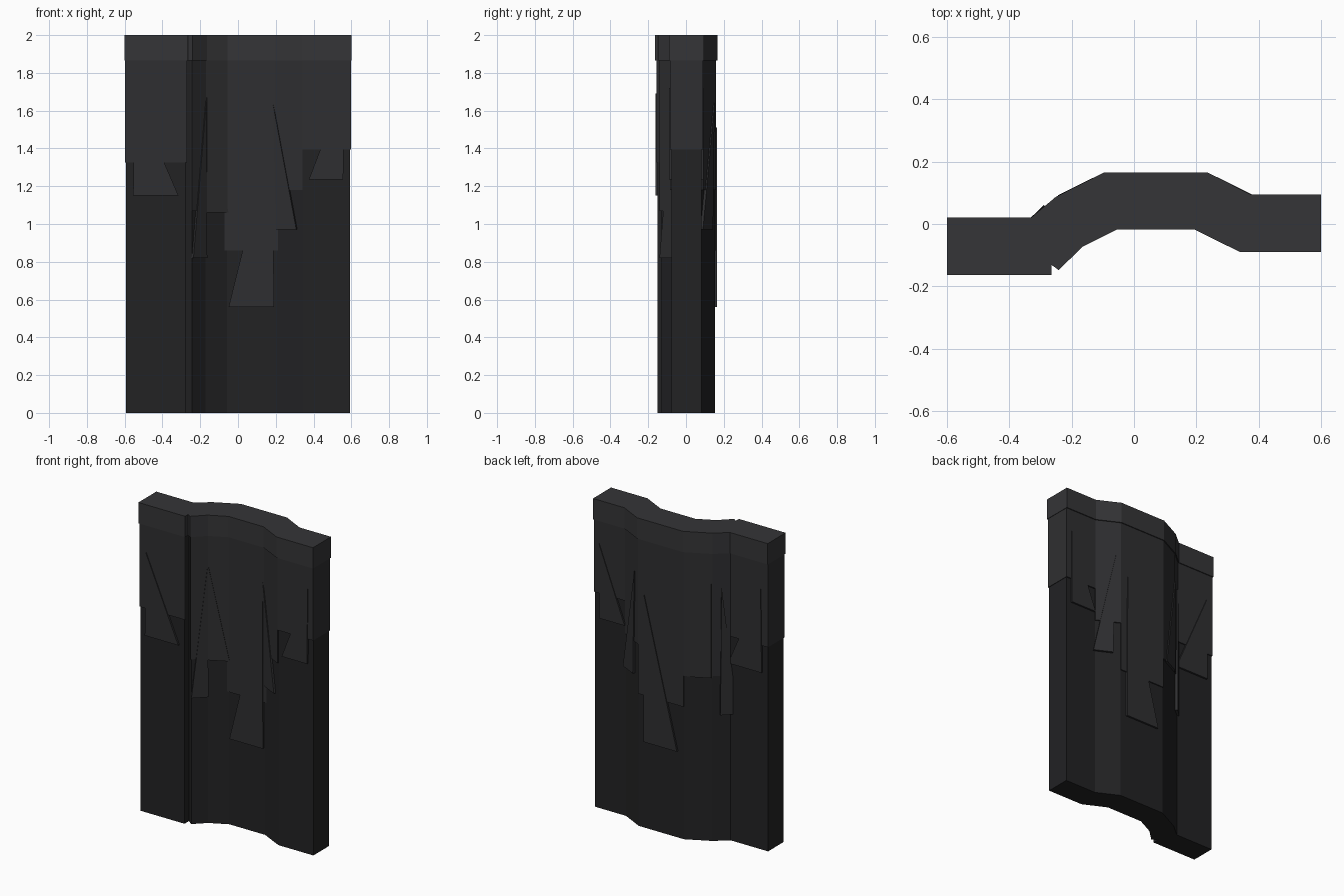
import bpy, bmesh
from mathutils import Vector

if "Cube" in bpy.data.objects:
    bpy.data.objects.remove(bpy.data.objects["Cube"])

# Plan outline of the wall: front edge left to right, back edge right to left
FRONT = [(-.60, -.163), (-.265, -.163), (-.265, -.131), (-.242, -.148), (-.165, -.073),
         (-.055, -.018), (.195, -.018), (.34, -.09), (.60, -.09)]
BACK = [(.60, .095), (.375, .095), (.235, .166), (-.095, .166),
        (-.25, .088), (-.33, .021), (-.60, .021)]


def inset(points, d):
    """Mitred inset of a counter-clockwise closed outline."""
    out = []
    pts = [Vector(p) for p in points]
    for i, p in enumerate(pts):
        e0 = (p - pts[i - 1]).normalized()
        e1 = (pts[(i + 1) % len(pts)] - p).normalized()
        n0, n1 = Vector((-e0.y, e0.x)), Vector((-e1.y, e1.x))
        m = (n0 + n1).normalized()
        q = p + m * (d / m.dot(n0))
        if abs(p.x) > .59:
            q.x = p.x * (1 - d * .8)
        out.append(q)
    return out


def material(name, v):
    m = bpy.data.materials.new(name)
    m.diffuse_color = (v, v, v * 1.08, 1)
    m.use_nodes = True
    m.node_tree.nodes["Principled BSDF"].inputs["Base Color"].default_value = m.diffuse_color
    return m


def solid(name, face, shift, mat):
    """Extrude one flat polygon along a vector."""
    bm = bmesh.new()
    f = bm.faces.new([bm.verts.new(p) for p in face])
    r = bmesh.ops.extrude_face_region(bm, geom=[f])
    bmesh.ops.translate(bm, vec=shift,
                        verts=[v for v in r['geom'] if isinstance(v, bmesh.types.BMVert)])
    bmesh.ops.recalc_face_normals(bm, faces=bm.faces)
    me = bpy.data.meshes.new(name)
    bm.to_mesh(me)
    bm.free()
    me.materials.append(mat)
    ob = bpy.data.objects.new(name, me)
    bpy.context.collection.objects.link(ob)


def prism(name, plan, z0, z1, mat):
    solid(name, [(p[0], p[1], z0) for p in plan], Vector((0, 0, z1 - z0)), mat)


dark = material("dark_rock", .016)
mid = material("mid_rock", .028)
light = material("light_rock", .035)

# Main wall and cap
prism("wall_body", inset(FRONT + BACK, .013), 0, 1.88, dark)
prism("wall_cap", FRONT + BACK, 1.865, 2, light)

# Per panel: front points, back points, layer bottom, spike (x, z) corners on the front
PANELS = [
    ((0, 1), (14, 15), 1.325, [(-.555, 1.15), (-.315, 1.15), (-.548, 1.69)]),
    ((3, 4), (13, 14), 1.07, [(-.235, .82), (-.162, .82), (-.167, 1.65)]),
    ((4, 5), (12, 13), 1.06, [(-.163, 1.06), (-.05, 1.06), (-.163, 1.67)]),
    ((5, 6), (11, 12), .86, [(-.05, .56), (.19, .56), (.186, 1.51)]),
    ((6, 7), (10, 11), 1.18, [(.20, .97), (.308, .97), (.184, 1.64)]),
    ((7, 8), (9, 10), 1.395, [(.375, 1.235), (.557, 1.235), (.56, 1.72)]),
]
line = inset(FRONT + BACK, .006)
for i, ((a, b), (c, d), bottom, tri) in enumerate(PANELS, 1):
    # Stepped overhanging layer
    quad = [line[k].copy() for k in (a, b, c, d)]
    if i == 4:
        quad[0].x, quad[1].x = -.075, .212
    prism(f"upper_layer_{i}", quad, bottom, 1.87, mid)
    # Jagged spike passing straight through the wall
    p, q = Vector((FRONT + BACK)[a]), Vector((FRONT + BACK)[b])
    e = (q - p).normalized()
    n = Vector((-e.y, e.x, 0))
    face = [Vector((x, p.y + (x - p.x) * e.y / e.x, z)) + n * .001 for x, z in tri]
    solid(f"spike_{i}", face, n * .182, mid)
